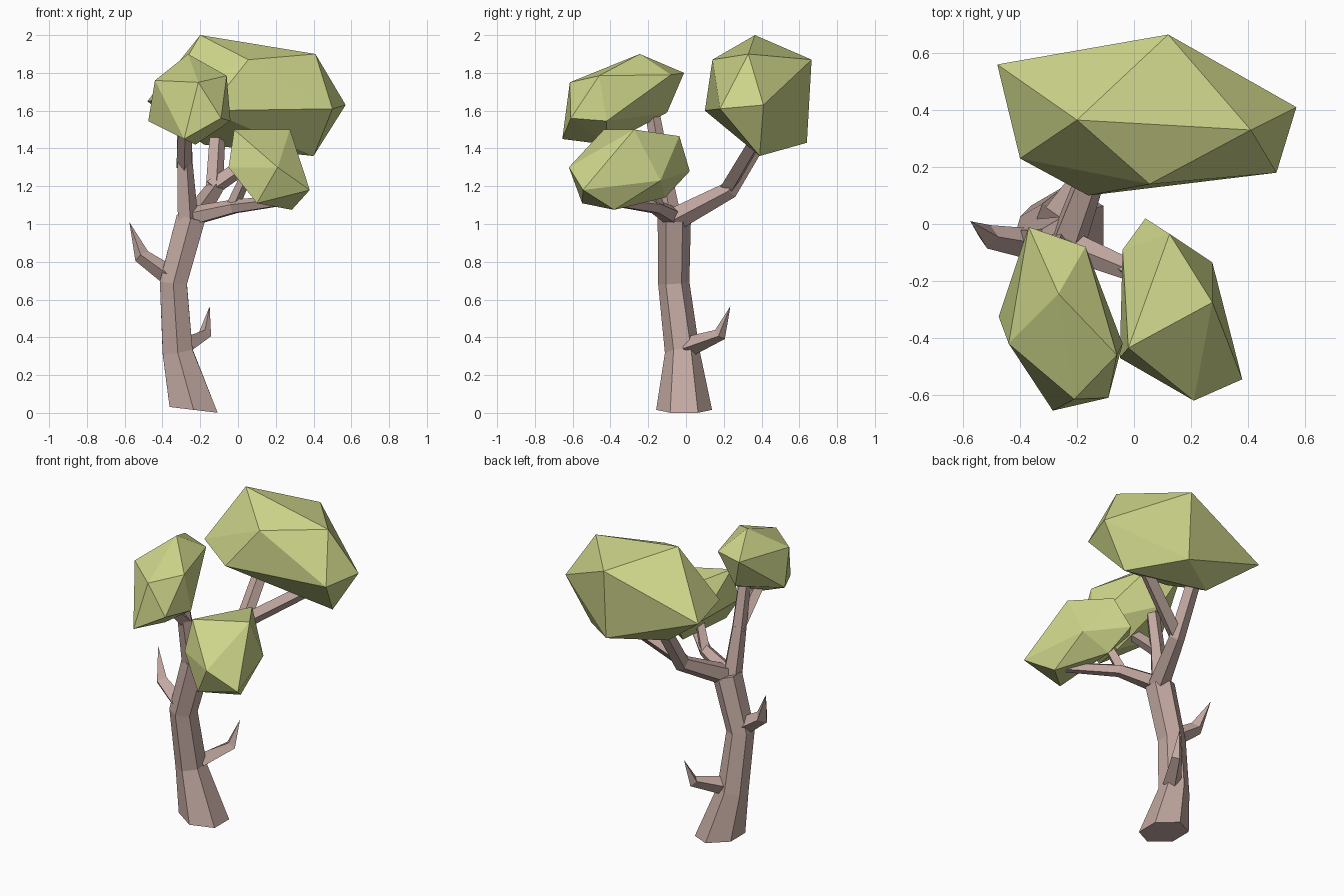
import bpy, bmesh, math
from mathutils import Vector

if "Cube" in bpy.data.objects:
    bpy.data.objects.remove(bpy.data.objects["Cube"])


def material(name, rgb):
    m = bpy.data.materials.new(name)
    m.diffuse_color = (*rgb, 1)
    m.use_nodes = True
    m.node_tree.nodes["Principled BSDF"].inputs["Base Color"].default_value = m.diffuse_color
    return m


bark = material("bark", (0.55, 0.40, 0.36))
leaf = material("leaf", (0.61, 0.66, 0.25))


def finish(name, bm, mat):
    bmesh.ops.recalc_face_normals(bm, faces=bm.faces)
    me = bpy.data.meshes.new(name)
    bm.to_mesh(me)
    bm.free()
    me.materials.append(mat)
    bpy.context.collection.objects.link(bpy.data.objects.new(name, me))


def limb(name, path, sides, ref=(0, 1, 0), start=None):
    """Faceted tube along (x, y, z, radius) stations; radius 0 makes a point."""
    bm = bmesh.new()
    pts = [Vector(p[:3]) for p in path]
    rings = []
    for i, p in enumerate(pts):
        t = Vector((0, 0, 0))
        if i > 0:
            t += (p - pts[i - 1]).normalized()
        if i < len(pts) - 1:
            t += (pts[i + 1] - p).normalized()
        if i == 0 and start:
            t = Vector(start)
        t.normalize()
        v = t.cross(Vector(ref)).normalized()
        u = v.cross(t)
        r = path[i][3]
        if r == 0:
            rings.append([bm.verts.new(p)] * sides)
            continue
        rings.append([bm.verts.new(p + r * (u * math.cos(a) + v * math.sin(a)))
                      for a in (2 * math.pi * k / sides for k in range(sides))])
    for a, b in zip(rings, rings[1:]):
        for k in range(sides):
            j = (k + 1) % sides
            quad = [a[k], a[j], b[j], b[k]]
            bm.faces.new(list(dict.fromkeys(quad)))
    for ring in (rings[0], rings[-1]):
        if len(set(ring)) > 2:
            bm.faces.new(ring)
    finish(name, bm, bark)


def clump(name, corners):
    """Faceted leaf mass: the hull of its twelve corners."""
    bm = bmesh.new()
    for c in corners:
        bm.verts.new(c)
    bmesh.ops.convex_hull(bm, input=bm.verts)
    bmesh.ops.delete(bm, geom=[v for v in bm.verts if not v.link_faces], context='VERTS')
    finish(name, bm, leaf)


# Six-sided trunk with a flared, slightly tilted base
limb("trunk", [(-.235, -.01, .016, .148), (-.32, -.02, .325, .092),
               (-.342, -.065, .69, .083), (-.25, -.062, 1.03, .088)], 6,
     start=(.12, 0, 1))

# Main branches and their forks
X, Z = (1, 0, 0), (0, 0, 1)
limb("back_branch", [(-.23, -.05, 1.03, .065), (-.13, .23, 1.18, .05),
                     (-.11, .42, 1.50, .045)], 5, X)
limb("back_branch_fork", [(-.14, .22, 1.19, .045), (.25, .38, 1.46, .04)], 4, Z)
limb("left_branch", [(-.27, -.08, 1.02, .06), (-.285, -.13, 1.32, .045),
                     (-.29, -.18, 1.60, .04)], 5, X)
limb("left_branch_fork", [(-.285, -.12, 1.30, .042), (-.28, -.36, 1.52, .035)], 4, X)
limb("right_branch", [(-.24, -.07, 1.04, .055), (-.02, -.16, 1.09, .04),
                      (.22, -.38, 1.12, .03)], 5, Z)
limb("right_branch_fork", [(-.03, -.15, 1.09, .036), (.05, -.2, 1.27, .03)], 4, X)

# Pointed twigs on the trunk
limb("left_twig", [(-.36, -.07, .725, .055), (-.51, -.045, .83, .042),
                   (-.575, .01, 1.01, 0)], 4)
limb("back_twig", [(-.28, .01, .35, .055), (-.175, .18, .415, .035),
                   (-.15, .235, .565, 0)], 4, X)

# Leaf masses
clump("back_leaves", [(-.20, .365, 2.0), (.41, .33, 1.90), (.57, .41, 1.63),
                      (.12, .665, 1.87), (.50, .18, 1.61), (.055, .14, 1.87),
                      (-.16, .10, 1.60), (-.40, .23, 1.66), (-.48, .56, 1.65),
                      (.40, .39, 1.36), (.12, .64, 1.43), (-.18, .44, 1.42)])
clump("left_leaves", [(-.265, -.245, 1.90), (-.37, -.01, 1.80), (-.17, -.08, 1.79),
                      (-.06, -.46, 1.785), (-.44, -.42, 1.76), (-.21, -.615, 1.75),
                      (-.475, -.325, 1.545), (-.09, -.61, 1.56), (-.285, -.655, 1.45),
                      (-.04, -.42, 1.545), (-.225, -.42, 1.42), (-.28, -.10, 1.59)])
clump("right_leaves", [(.275, -.275, 1.50), (-.02, -.435, 1.50), (.125, -.035, 1.465),
                       (.04, .02, 1.28), (.275, -.135, 1.23), (-.04, -.09, 1.30),
                       (.38, -.545, 1.18), (.21, -.62, 1.30), (-.05, -.47, 1.30),
                       (.10, -.55, 1.11), (.285, -.38, 1.075), (.10, -.11, 1.14)])
